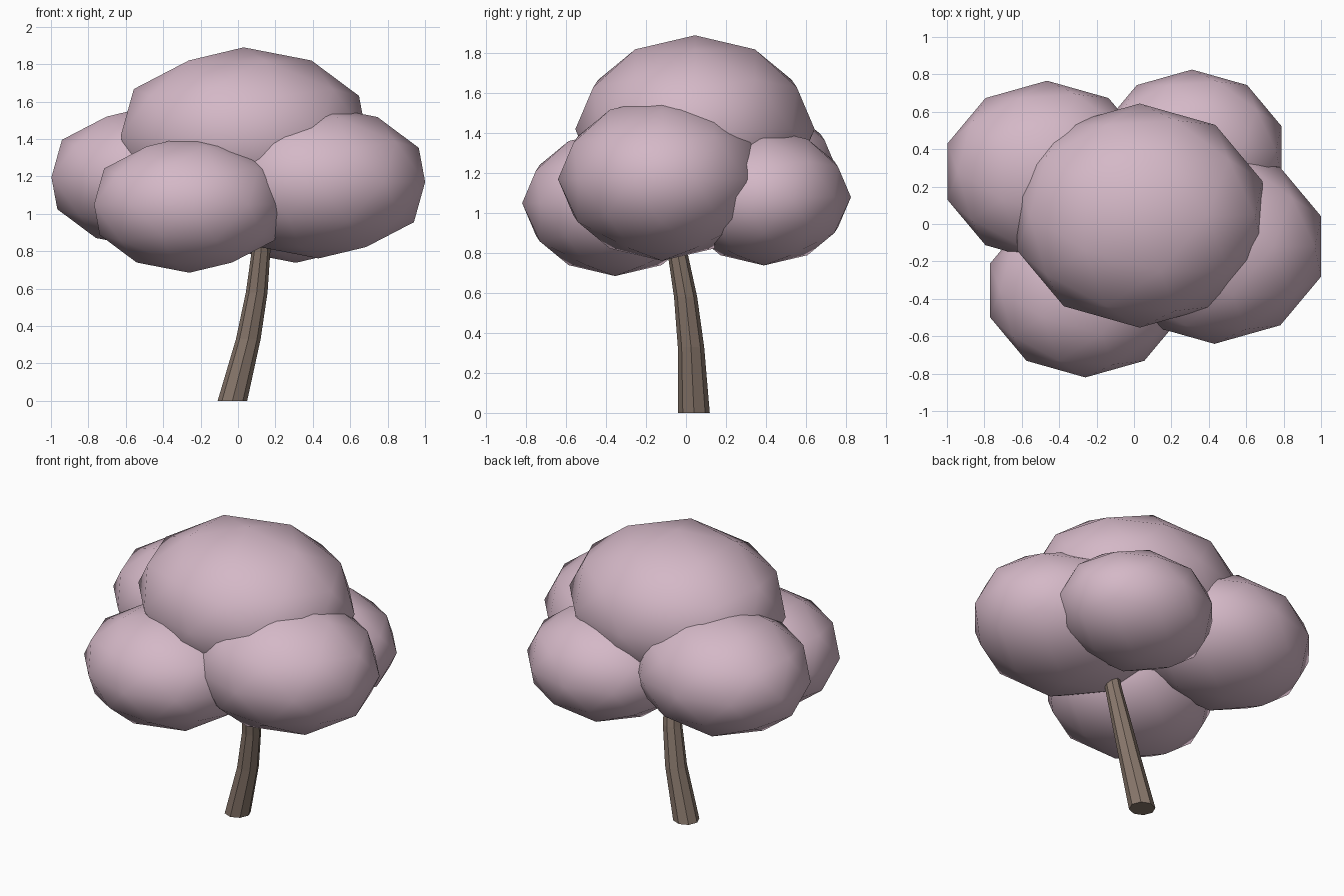
import bpy, bmesh, math
from mathutils import Vector

cube = bpy.data.objects.get("Cube")
if cube:
    bpy.data.objects.remove(cube, do_unlink=True)


def make_material(name, rgb):
    mat = bpy.data.materials.new(name)
    mat.use_nodes = True
    color = (*rgb, 1.0)
    mat.diffuse_color = color
    mat.node_tree.nodes["Principled BSDF"].inputs["Base Color"].default_value = color
    return mat


def add_object(name, bm, mat, smooth):
    bmesh.ops.recalc_face_normals(bm, faces=bm.faces)
    for face in bm.faces:
        face.smooth = smooth
    mesh = bpy.data.meshes.new(name)
    bm.to_mesh(mesh)
    bm.free()
    mesh.materials.append(mat)
    obj = bpy.data.objects.new(name, mesh)
    bpy.context.collection.objects.link(obj)
    return obj


blossom = make_material("blossom pink", (0.66, 0.48, 0.57))
bark = make_material("bark brown", (0.25, 0.187, 0.15))


# Foliage: flattened low-poly spheres that share one set of proportions
def foliage(name, center, radius):
    bm = bmesh.new()
    bmesh.ops.create_icosphere(bm, subdivisions=2, radius=radius)
    bmesh.ops.scale(bm, vec=(1, 0.868, 0.681), verts=bm.verts)
    obj = add_object(name, bm, blossom, True)
    obj.location = center


foliage("foliage_crown", (0.03, 0.045, 1.42), 0.69)
foliage("foliage_front_right", (-0.26, -0.355, 1.05), 0.536)
foliage("foliage_left", (0.43, -0.12, 1.17), 0.6)
foliage("foliage_back_right", (-0.465, 0.28, 1.195), 0.56)
foliage("foliage_back_left", (0.31, 0.39, 1.08), 0.502)


# Trunk: eight-sided, tapering and leaning along a bent path
def trunk(path, sides=8):
    bm = bmesh.new()
    rings = []
    for x, y, z, r in path:
        angles = [math.tau * i / sides for i in range(sides)]
        rings.append([bm.verts.new(Vector((x + r * math.cos(a), y + r * math.sin(a), z)))
                      for a in angles])
    for low, high in zip(rings, rings[1:]):
        for i in range(sides):
            j = (i + 1) % sides
            bm.faces.new((low[i], low[j], high[j], high[i]))
    bm.faces.new(rings[0])
    bm.faces.new(rings[-1])
    add_object("trunk", bm, bark, False)


trunk([(-0.03, 0.04, 0, 0.079),
       (0.055, 0.025, 0.33, 0.066),
       (0.1, -0.002, 0.58, 0.058),
       (0.123, -0.042, 0.8, 0.05),
       (0.13, -0.08, 1.0, 0.045)])
